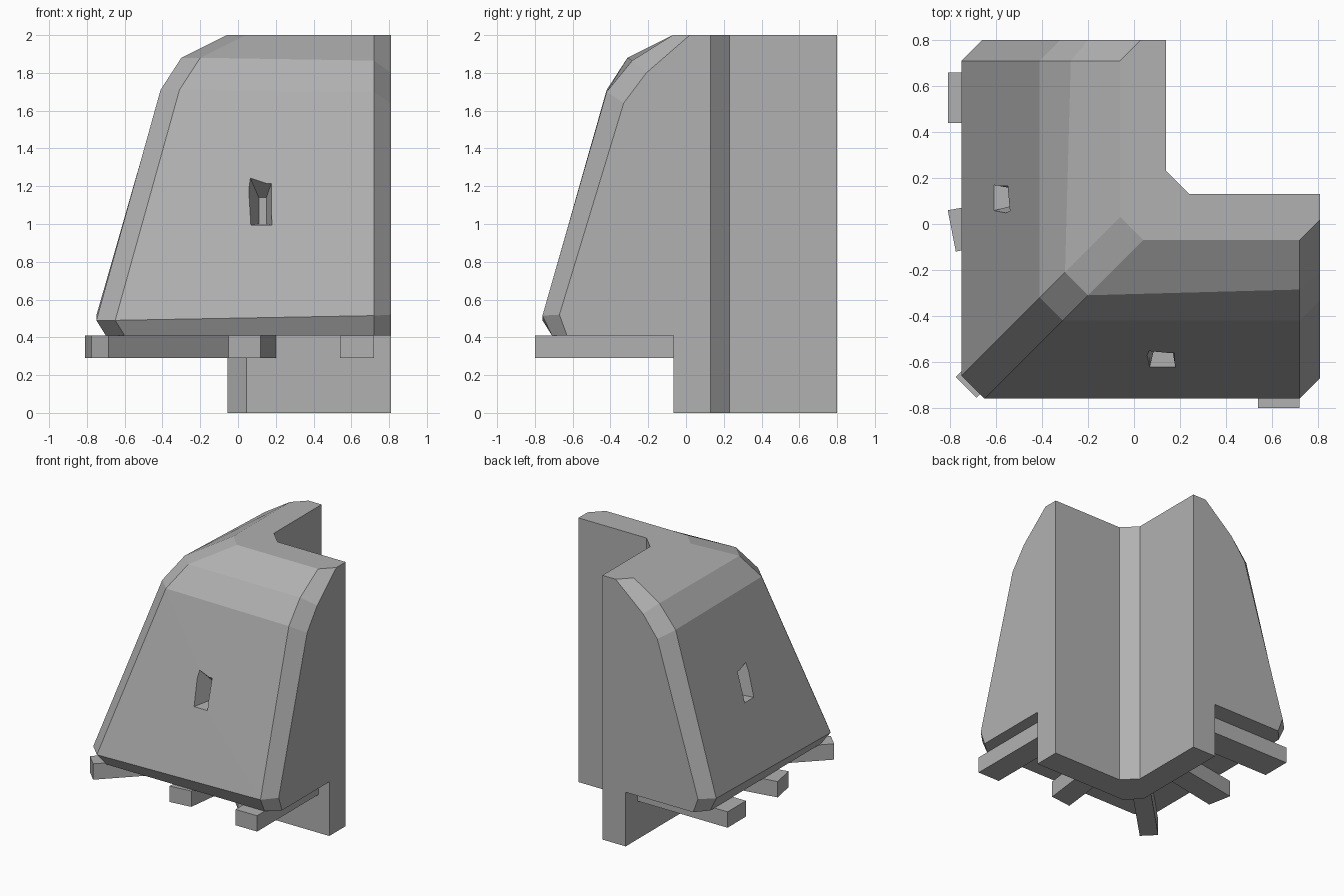
import bpy, bmesh

if "Cube" in bpy.data.objects:
    bpy.data.objects.remove(bpy.data.objects["Cube"])

stone = bpy.data.materials.new("grey_stone")
stone.diffuse_color = (0.44, 0.44, 0.44, 1)
stone.use_nodes = True
stone.node_tree.nodes["Principled BSDF"].inputs["Base Color"].default_value = stone.diffuse_color


def make_object(name, verts, faces):
    mesh = bpy.data.meshes.new(name)
    mesh.from_pydata(verts, [], faces)
    bm = bmesh.new()
    bm.from_mesh(mesh)
    bmesh.ops.recalc_face_normals(bm, faces=bm.faces)
    bm.to_mesh(mesh)
    bm.free()
    mesh.materials.append(stone)
    obj = bpy.data.objects.new(name, mesh)
    bpy.context.collection.objects.link(obj)
    return obj


def loft(name, sections):
    """Closed solid through sections with equal point counts."""
    n = len(sections[0])
    verts = [p for s in sections for p in s]
    faces = [(i * n + j, i * n + (j + 1) % n, (i + 1) * n + (j + 1) % n, (i + 1) * n + j)
             for i in range(len(sections) - 1) for j in range(n)]
    last = (len(sections) - 1) * n
    faces += [tuple(range(n)), tuple(range(last, last + n))]
    return make_object(name, verts, faces)


def other_arm(p):
    """Mirror a point of the left arm onto the front arm."""
    return (p[1] + 0.01, p[0] - 0.01, p[2])


# L-shaped corner wall with its overhanging, chamfered shell
corner = [(-0.06, 2), (-0.30, 1.88), (-0.41, 1.71), (-0.75, 0.49), (-0.70, 0.41)]
outer = [(-0.06, 2), (-0.275, 1.865), (-0.41, 1.70), (-0.75, 0.515), (-0.70, 0.41)]
end = [(0.03, 2), (-0.20, 1.80), (-0.32, 1.64), (-0.66, 0.52), (-0.62, 0.41)]
corner_y = [0.03, -0.21, -0.32, -0.66, -0.61]


def section(profile, ys, y_back, y_wall):
    pts = [(0.14, y_back, 2)]
    pts += [(x, y, z) for (x, z), y in zip(profile, ys)]
    return pts + [(-0.055, y_wall, 0.41), (-0.055, y_wall, 0), (0.14, y_back, 0)]


left = [section(end, [0.8] * 5, 0.8, 0.8),
        section(outer, [0.71] * 5, 0.71, 0.71),
        section(corner, corner_y, 0.23, 0.035)]
front = [[other_arm(p) for p in s] for s in reversed(left)]
wall = loft("corner_wall", left + front)

# Tapered arrow slits cut into both slopes
mouth = [(-0.72, 0.03, 0.99), (-0.72, 0.19, 0.99), (-0.72, 0.21, 1.34), (-0.72, -0.03, 1.44)]
back = [(-0.45, 0.10, 1.0), (-0.45, 0.14, 1.0), (-0.45, 0.14, 1.14), (-0.45, 0.10, 1.14)]
for name, f in (("left_slit_cutter", lambda p: p), ("front_slit_cutter", other_arm)):
    cutter = loft(name, [[f(p) for p in mouth], [f(p) for p in back]])
    cutter.hide_render = True
    cutter.hide_set(True)
    mod = wall.modifiers.new(name, 'BOOLEAN')
    mod.operation = 'DIFFERENCE'
    mod.solver = 'EXACT'
    mod.object = cutter

# Support beams under the overhang, each from its plan outline
beams = {
    "left_end_beam": [(-0.81, 0.44), (-0.81, 0.66), (0.0, 0.66), (0.0, 0.44)],
    "left_middle_beam": [(-0.81, 0.06), (-0.775, -0.12), (0.0, 0.03), (0.0, 0.20)],
    "corner_beam": [(-0.775, -0.665), (-0.685, -0.755), (0.05, -0.02), (-0.04, 0.07)],
    "front_middle_beam": [(-0.05, -0.75), (0.12, -0.73), (0.21, 0.0), (0.04, 0.0)],
    "front_end_beam": [(0.54, -0.80), (0.72, -0.80), (0.72, 0.0), (0.54, 0.0)],
}
for name, plan in beams.items():
    loft(name, [[(x, y, z) for x, y in plan] for z in (0.29, 0.41)])
